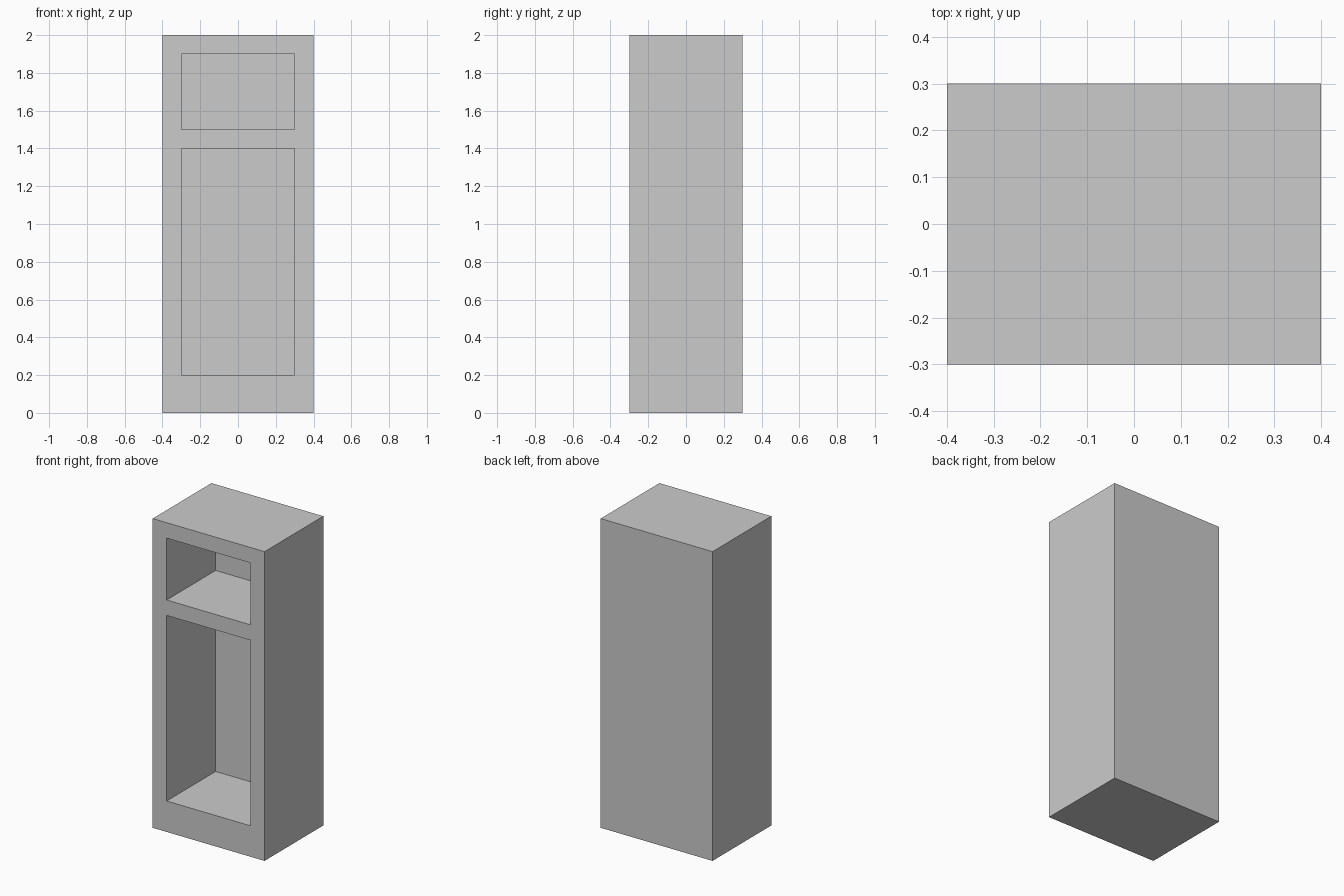
import bpy

if "Cube" in bpy.data.objects:
    bpy.data.objects.remove(bpy.data.objects["Cube"])

WIDTH, DEPTH, HEIGHT = 0.8, 0.6, 2.0
BACK_WALL = 0.1


def box(name, x0, x1, y0, y1, z0, z1):
    bpy.ops.mesh.primitive_cube_add(
        size=1, location=((x0 + x1) / 2, (y0 + y1) / 2, (z0 + z1) / 2))
    obj = bpy.context.object
    obj.name = name
    obj.scale = (x1 - x0, y1 - y0, z1 - z0)
    bpy.ops.object.transform_apply(location=False, rotation=False, scale=True)
    return obj


# Solid cabinet body
cabinet = box("cabinet_body", -WIDTH / 2, WIDTH / 2, -DEPTH / 2, DEPTH / 2, 0, HEIGHT)

# Two compartments open at the front, closed at the back
for name, z0, z1 in (("lower_compartment", 0.2, 1.4), ("upper_compartment", 1.5, 1.9)):
    cutter = box(name + "_cutter", -0.3, 0.3, -DEPTH / 2 - 0.1, DEPTH / 2 - BACK_WALL, z0, z1)
    cutter.hide_render = True
    cutter.display_type = 'WIRE'
    mod = cabinet.modifiers.new(name, 'BOOLEAN')
    mod.operation = 'DIFFERENCE'
    mod.solver = 'EXACT'
    mod.object = cutter
